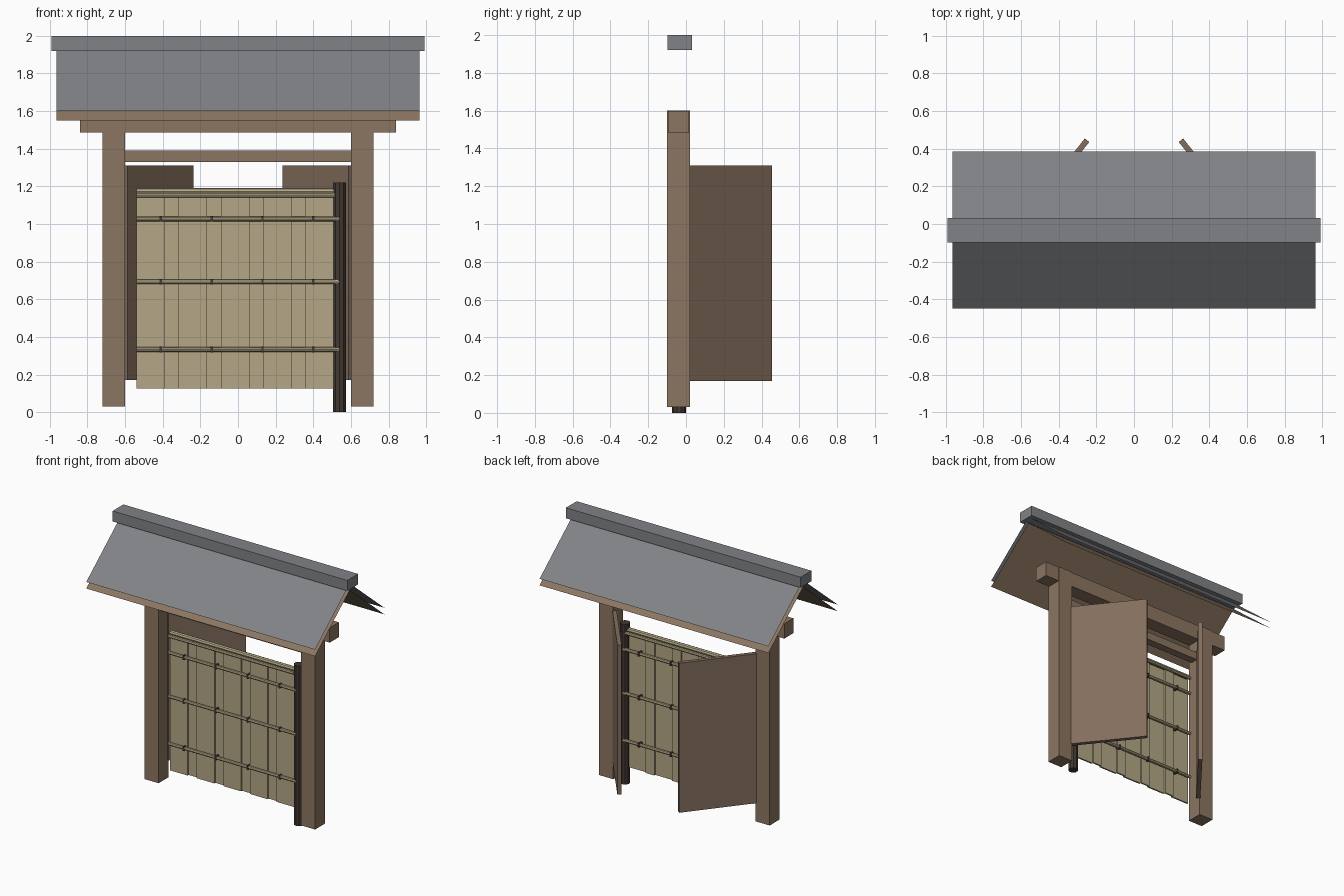
import bpy, bmesh, math
from mathutils import Matrix, Vector

if "Cube" in bpy.data.objects:
    bpy.data.objects.remove(bpy.data.objects["Cube"])


def material(name, col):
    m = bpy.data.materials.new(name)
    m.diffuse_color = (*col, 1)
    m.use_nodes = True
    m.node_tree.nodes["Principled BSDF"].inputs["Base Color"].default_value = m.diffuse_color
    return m


WOOD = material("brown_wood", (0.26, 0.18, 0.12))
DOOR = material("door_wood", (0.23, 0.155, 0.11))
TILE = material("grey_tile", (0.22, 0.225, 0.24))
BAMBOO = material("bamboo", (0.46, 0.39, 0.24))
DARK = material("dark_bamboo", (0.055, 0.04, 0.032))
CY = -0.037  # depth centre line of the gate


def finish(name, bm, mat):
    me = bpy.data.meshes.new(name)
    bm.to_mesh(me)
    bm.free()
    me.materials.append(mat)
    ob = bpy.data.objects.new(name, me)
    bpy.context.collection.objects.link(ob)
    return ob


def box(name, lo, hi, mat):
    lo, hi = Vector(lo), Vector(hi)
    bm = bmesh.new()
    bmesh.ops.create_cube(bm, size=1)
    bmesh.ops.scale(bm, vec=hi - lo, verts=bm.verts)
    bmesh.ops.translate(bm, vec=(lo + hi) / 2, verts=bm.verts)
    return finish(name, bm, mat)


def rod(name, a, b, r, mat, sides=8):
    a, b = Vector(a), Vector(b)
    bm = bmesh.new()
    turn = (b - a).to_track_quat('Z', 'Y').to_matrix().to_4x4()
    bmesh.ops.create_cone(bm, cap_ends=True, segments=sides, radius1=r, radius2=r,
                          depth=(b - a).length,
                          matrix=Matrix.Translation((a + b) / 2) @ turn)
    return finish(name, bm, mat)


def sheet(name, y0, z0, y1, z1, mat):
    # thin roof sheet running the full width, from eave to ridge
    bm = bmesh.new()
    pts = [(-0.965, y0, z0), (0.965, y0, z0), (0.965, y1, z1), (-0.965, y1, z1)]
    f = bm.faces.new([bm.verts.new(p) for p in pts])
    f.normal_update()
    if f.normal.z < 0:
        f.normal_flip()
    return finish(name, bm, mat)


# Gate frame
for s, side in ((-1, "left"), (1, "right")):
    xs = sorted((s * 0.60, s * 0.72))
    box(side + "_post", (xs[0], -0.10, 0.03), (xs[1], 0.02, 1.60), WOOD)
box("main_beam", (-0.84, -0.095, 1.485), (0.84, 0.015, 1.598), WOOD)
box("cross_bar", (-0.60, -0.07, 1.33), (0.60, -0.01, 1.39), WOOD)

# Open doors, swung back from the posts
for s, side in ((-1, "left"), (1, "right")):
    d = box(side + "_door", (0, -0.015, 0.17), (0.56, 0.015, 1.31), DOOR)
    ang = math.radians(51.5)
    d.rotation_euler.z = math.pi - ang if s > 0 else ang
    d.location = (s * 0.598, 0.007, 0)

# Roof: tile sheet over a board sheet on each slope, with a ridge cap
for s, side in ((-1, "front"), (1, "back")):
    eave = CY + 0.005 + s * 0.418
    sheet(side + "_roof_tiles", eave, 1.60, CY + 0.005, 1.945, TILE)
    sheet(side + "_roof_boards", eave, 1.55, CY + 0.005, 1.895, WOOD)
box("ridge_cap", (-0.99, -0.097, 1.92), (0.99, 0.033, 2.0), TILE)

# Bamboo fence panel: slats alternating between two layers
X0, X1, N = -0.54, 0.51, 9
wide, narrow = 0.15, 0.075
x = X0
for i in range(N):
    w = (X1 - X0) * (wide if i % 2 == 0 else narrow) / (5 * wide + 4 * narrow)
    y = CY - 0.012 if i % 2 == 0 else CY
    box(f"fence_slat_{i}", (x, y, 0.125), (x + w, y + 0.012, 1.15), BAMBOO)
    x += w

# Rails front and back with ties
for z in (0.333, 0.693, 1.027, 1.153):
    for s, side in ((-1, "front"), (1, "back")):
        y = CY + s * 0.024
        end = 0.54 if z < 1.1 else 0.515
        rod(f"{side}_rail", (X0, y, z), (end, y, z), 0.0125, BAMBOO)
    if z < 1.1:
        for k in range(4):
            tx = -0.41 + 0.27 * k
            box("rail_tie", (tx - 0.006, CY - 0.039, z - 0.015),
                (tx + 0.006, CY + 0.039, z + 0.015), DARK)

# Rounded top rail over the slats
rod("fence_top_rail", (X0, CY, 1.172), (0.515, CY, 1.172), 0.018, BAMBOO)

# Dark end post of the fence
rod("fence_end_post", (0.54, CY, 0), (0.54, CY, 1.22), 0.036, DARK, 10)
